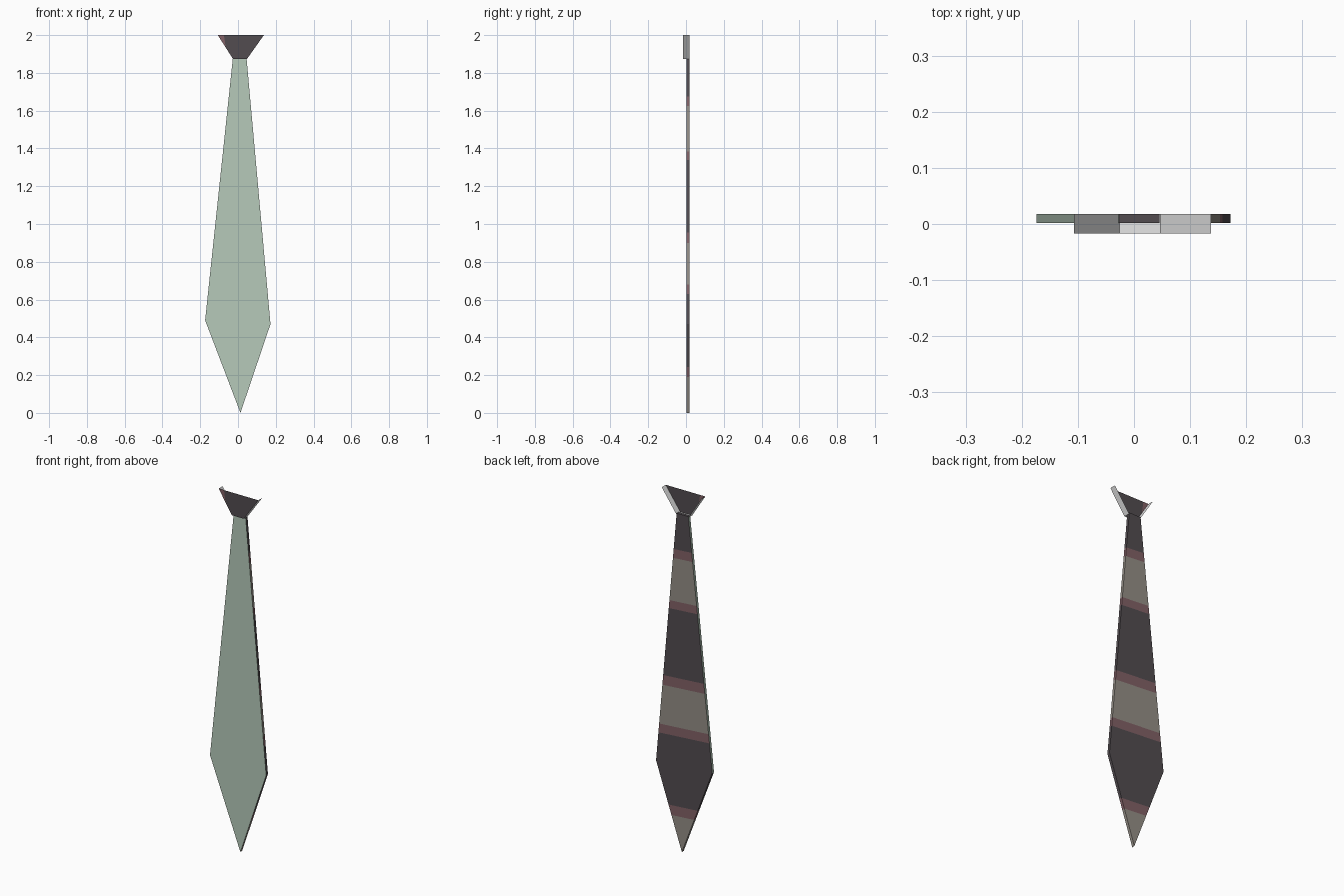
import bpy, bmesh
from mathutils import Vector

if "Cube" in bpy.data.objects:
    bpy.data.objects.remove(bpy.data.objects["Cube"])


def material(name, rgb):
    def lin(c):
        c /= 255
        return c / 12.92 if c < 0.04045 else ((c + 0.055) / 1.055) ** 2.4
    m = bpy.data.materials.new(name)
    m.diffuse_color = (*[lin(c) for c in rgb], 1)
    m.use_nodes = True
    m.node_tree.nodes["Principled BSDF"].inputs["Base Color"].default_value = m.diffuse_color
    return m


MATS = [material("charcoal cloth", (82, 76, 80)),
        material("dusty red stripe", (130, 97, 102)),
        material("warm grey stripe", (148, 142, 134)),
        material("pale green lining", (182, 202, 186)),
        material("light grey edge", (230, 230, 230))]
DARK, RED, GREY, GREEN, LIGHT = range(5)


def finish(name, bm):
    me = bpy.data.meshes.new(name)
    bm.to_mesh(me)
    bm.free()
    for m in MATS:
        me.materials.append(m)
    ob = bpy.data.objects.new(name, me)
    bpy.context.collection.objects.link(ob)
    return ob


def cut(bm, co, no):
    bmesh.ops.bisect_plane(bm, geom=bm.verts[:] + bm.edges[:] + bm.faces[:],
                           plane_co=co, plane_no=no, dist=1e-5)


# Blade: flat five-sided outline, extruded towards the back
FRONT, BACK = 0.002, 0.018
outline = [(-0.027, 1.88), (0.045, 1.88), (0.172, 0.47), (0.013, 0.0), (-0.174, 0.49)]
bm = bmesh.new()
face = bm.faces.new([bm.verts.new((x, FRONT, z)) for x, z in outline])
new = bmesh.ops.extrude_face_region(bm, geom=[face], use_keep_orig=True)["geom"]
bmesh.ops.translate(bm, verts=[v for v in new if isinstance(v, bmesh.types.BMVert)],
                    vec=(0, BACK - FRONT, 0))
bmesh.ops.recalc_face_normals(bm, faces=bm.faces)

# Slightly tilted stripes cut across the blade: (upper limit, colour below it)
TILT = Vector((0.07, 0, 1))
bands = [(9, DARK), (1.68, RED), (1.63, GREY), (1.39, RED), (1.345, DARK), (0.965, RED),
         (0.91, GREY), (0.69, RED), (0.64, DARK), (0.25, RED), (0.195, GREY)]
for z, _ in bands[1:]:
    cut(bm, (0, 0, z), TILT)
for f in bm.faces:
    c = f.calc_center_median()
    h = c.dot(TILT)
    f.material_index = [colour for z, colour in bands if h < z][-1]
    # plain lining on the front and the long left edge
    if f.normal.y < -0.5 or (f.normal.x < -0.5 and c.z > 0.5 and abs(f.normal.y) < 0.5):
        f.material_index = GREEN
finish("tie_blade", bm)

# Knot: thin open shell with front, two sides and bottom, no top or back
KF, KB = -0.017, 0.018
trapezoid = [(-0.107, 2.0), (-0.026, 1.873), (0.047, 1.873), (0.137, 2.0)]
bm = bmesh.new()
fr = [bm.verts.new((x, KF, z)) for x, z in trapezoid]
bk = [bm.verts.new((x, KB, z)) for x, z in trapezoid]
bm.faces.new(fr)
for i in range(3):
    bm.faces.new((fr[i], bk[i], bk[i + 1], fr[i + 1])).material_index = LIGHT
# Red corner on the knot front
cut(bm, (-0.07, 0, 1.97), (1, 0, 0.15))
for f in bm.faces:
    if f.material_index != LIGHT:
        f.material_index = RED if f.calc_center_median().x < -0.07 else DARK
finish("tie_knot", bm)
